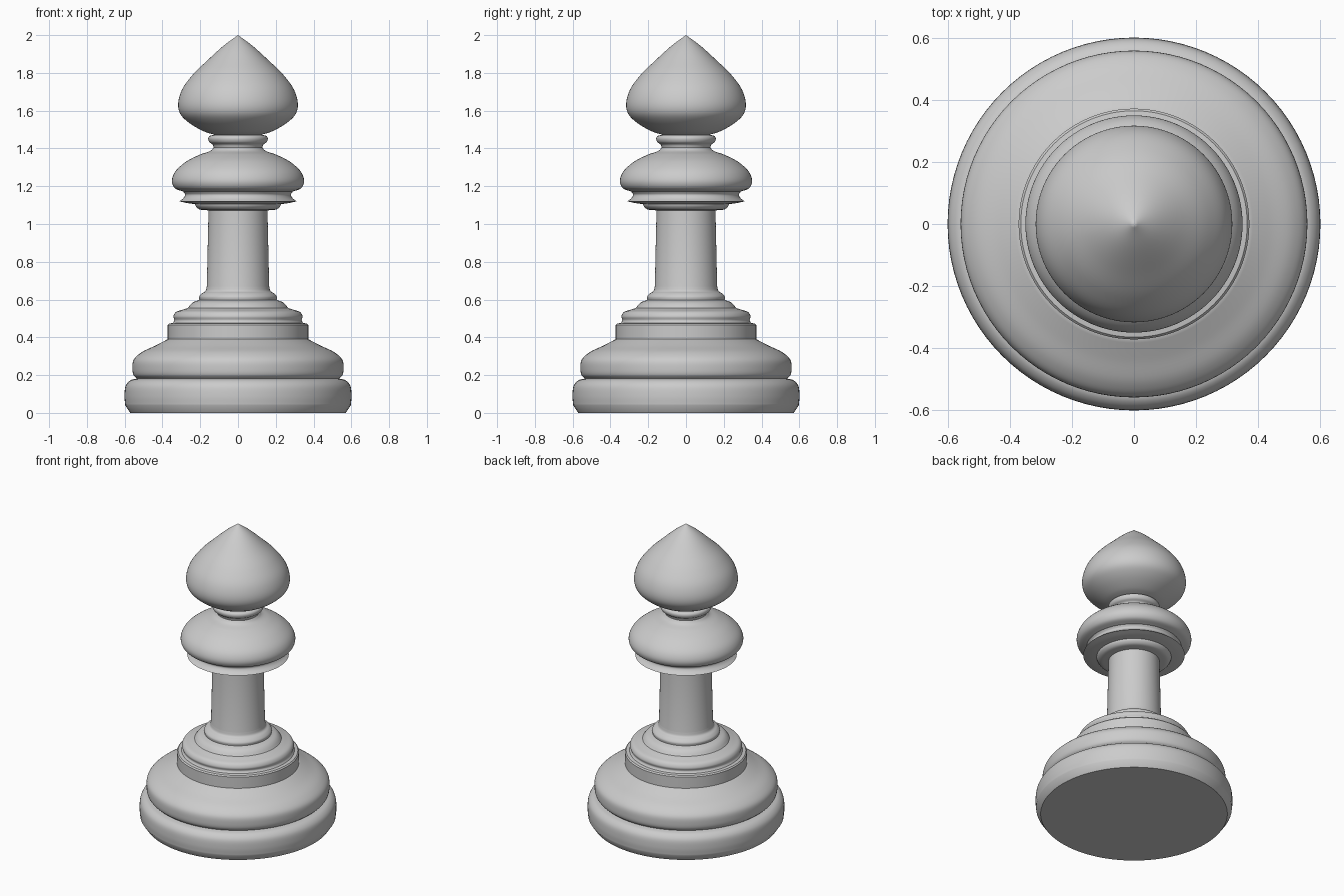
import bpy
import bmesh
from math import radians, tau
from mathutils import Matrix, Vector

SEGMENTS = 96
STEPS = 6

default_cube = bpy.data.objects.get("Cube")
if default_cube:
    bpy.data.objects.remove(default_cube)


def smooth_run(points):
    """Return a centripetal spline through (radius, height) points."""
    pts = [Vector(p) for p in points]
    if len(pts) < 3:
        return pts
    # Mirror the end points so the curve reaches both of them
    padded = [pts[0] * 2 - pts[1]] + pts + [pts[-1] * 2 - pts[-2]]
    curve = [pts[0]]
    for a, b, c, d in zip(padded, padded[1:], padded[2:], padded[3:]):
        ta = 0
        tb = ta + (b - a).length ** 0.5
        tc = tb + (c - b).length ** 0.5
        td = tc + (d - c).length ** 0.5
        for step in range(1, STEPS + 1):
            t = tb + (tc - tb) * step / STEPS
            ab = a.lerp(b, (t - ta) / (tb - ta))
            bc = b.lerp(c, (t - tb) / (tc - tb))
            cd = c.lerp(d, (t - tc) / (td - tc))
            abc = ab.lerp(bc, (t - ta) / (tc - ta))
            bcd = bc.lerp(cd, (t - tb) / (td - tb))
            curve.append(abc.lerp(bcd, (t - tb) / (tc - tb)))
    return curve


def turn(name, *runs):
    """Lathe a closed solid; each run is smooth, with a crease between runs."""
    outline = [p for run in runs for p in smooth_run(run)]
    outline = ([Vector((0, outline[0].y))] + outline
               + [Vector((0, outline[-1].y))])
    bm = bmesh.new()
    verts = [bm.verts.new((max(p.x, 0), 0, p.y)) for p in outline]
    edges = [bm.edges.new(pair) for pair in zip(verts, verts[1:])]
    bmesh.ops.spin(bm, geom=verts + edges, cent=(0, 0, 0), axis=(0, 0, 1),
                   angle=tau, steps=SEGMENTS)
    bmesh.ops.remove_doubles(bm, verts=bm.verts, dist=0.0001)
    bmesh.ops.dissolve_degenerate(bm, edges=bm.edges, dist=0.00001)
    bmesh.ops.recalc_face_normals(bm, faces=bm.faces)
    mesh = bpy.data.meshes.new(name)
    bm.to_mesh(mesh)
    bm.free()
    part = bpy.data.objects.new(name, mesh)
    bpy.context.collection.objects.link(part)
    bpy.ops.object.select_all(action="DESELECT")
    part.select_set(True)
    bpy.context.view_layer.objects.active = part
    bpy.ops.object.shade_smooth_by_angle(angle=radians(35))
    return part


# Rounded foot with a chamfered bottom edge
turn("foot",
     [(.57, 0), (.597, .04)],
     [(.597, .04), (.601, .09), (.594, .145), (.57, .172), (.535, .182)])

# Domed lower body, sitting in a groove above the foot
turn("lower_body",
     [(.535, .182), (.553, .2), (.559, .235), (.553, .28),
      (.515, .318), (.44, .355), (.372, .39)])

# Stepped plinth
turn("plinth",
     [(.372, .38), (.372, .465)],
     [(.365, .473), (.345, .476)],
     [(.345, .476), (.337, .49), (.342, .51), (.33, .533),
      (.295, .546), (.265, .555)],
     [(.265, .555), (.25, .575), (.235, .587), (.205, .598)])

# Tapered stem with a flared bead at its foot
turn("stem",
     [(.205, .598), (.206, .615), (.192, .632), (.172, .645), (.165, .67)],
     [(.165, .67), (.156, 1.075)])

# Flared collar below the bulge
turn("collar",
     [(.156, 1.072), (.205, 1.078), (.222, 1.092), (.228, 1.105)],
     [(.228, 1.105), (.27, 1.111), (.31, 1.12)],
     [(.31, 1.12), (.288, 1.138), (.28, 1.155), (.29, 1.172)])

# Wide flattened bulge
turn("bulge",
     [(.29, 1.172), (.335, 1.19), (.35, 1.225), (.334, 1.275),
      (.275, 1.33), (.2, 1.368), (.145, 1.388), (.128, 1.405)])

# Narrow neck ring
turn("neck_ring",
     [(.128, 1.405), (.134, 1.42), (.152, 1.434), (.158, 1.452),
      (.152, 1.465), (.12, 1.473)])

# Pointed onion-shaped head
turn("head",
     [(.115, 1.468), (.13, 1.474), (.18, 1.49), (.265, 1.54), (.307, 1.585),
      (.317, 1.635), (.297, 1.71), (.24, 1.79), (.16, 1.868),
      (.075, 1.945), (0, 2)])
